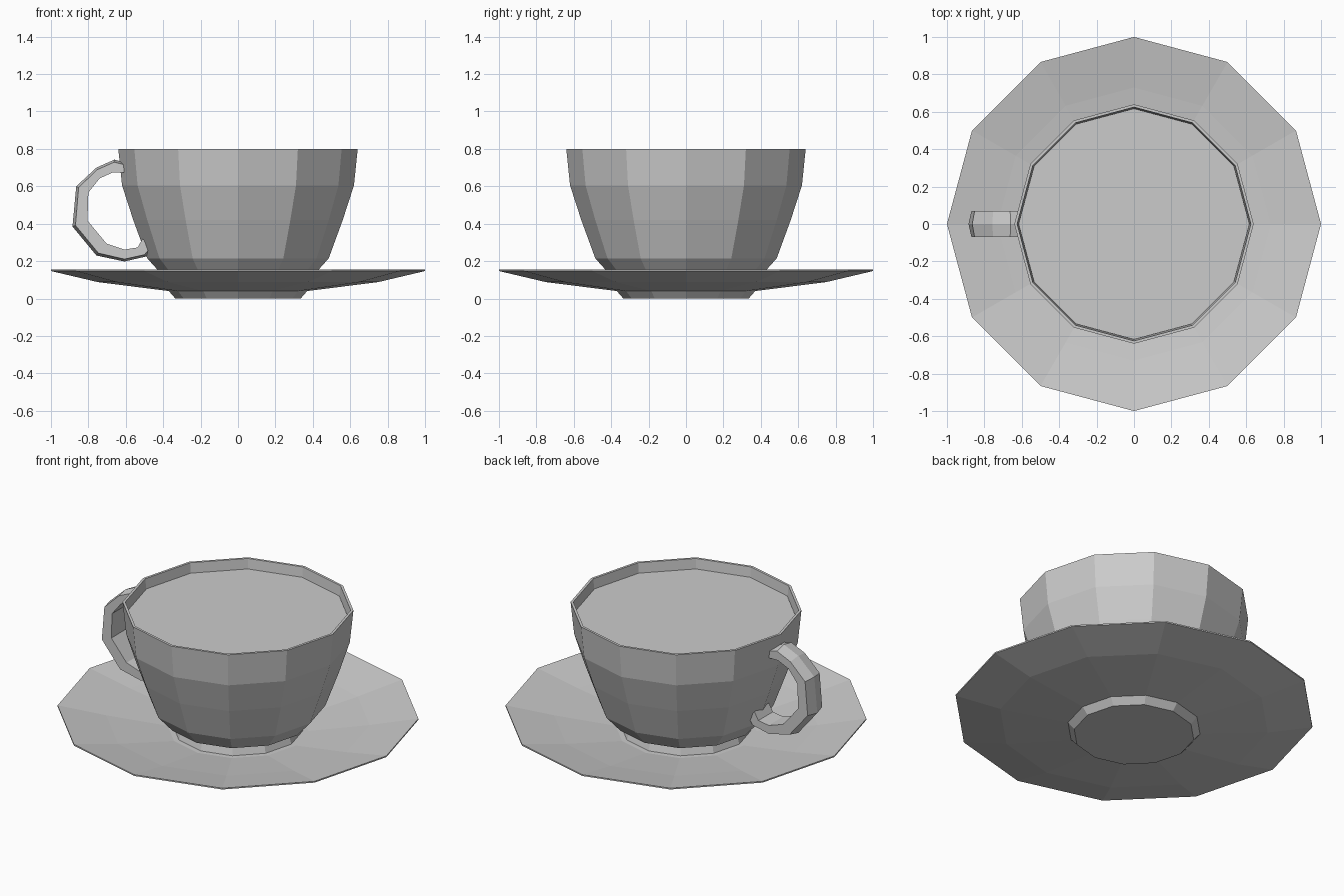
import bpy, bmesh, math
from mathutils import Vector

cube = bpy.data.objects.get("Cube")
if cube:
    bpy.data.objects.remove(cube, do_unlink=True)

SIDES = 12

# One plain grey for everything
grey = bpy.data.materials.new("plain_grey")
grey.use_nodes = True
colour = (0.6, 0.6, 0.6, 1)
grey.diffuse_color = colour
grey.node_tree.nodes["Principled BSDF"].inputs["Base Color"].default_value = colour


def finish(name, bm):
    bmesh.ops.recalc_face_normals(bm, faces=bm.faces)
    mesh = bpy.data.meshes.new(name)
    bm.to_mesh(mesh)
    bm.free()
    mesh.materials.append(grey)
    obj = bpy.data.objects.new(name, mesh)
    bpy.context.collection.objects.link(obj)
    return obj


def skin(name, rings):
    """Join closed rings of points in order and cap both ends."""
    bm = bmesh.new()
    loops = [[bm.verts.new(p) for p in ring] for ring in rings]
    for a, b in zip(loops, loops[1:]):
        n = len(a)
        for i in range(n):
            j = (i + 1) % n
            bm.faces.new((a[i], a[j], b[j], b[i]))
    bm.faces.new(loops[0])
    bm.faces.new(loops[-1])
    return finish(name, bm)


def lathe(name, profile):
    """Turn a (radius, height) profile into a twelve-sided solid."""
    turns = [math.tau * i / SIDES for i in range(SIDES)]
    return skin(name, [[(r * math.cos(t), r * math.sin(t), z) for t in turns]
                       for r, z in profile])


# Saucer: foot, sloping underside, thin rim, dished top
lathe("saucer", [(0.335, 0), (0.37, 0.04), (0.75, 0.088), (1, 0.147),
                 (1, 0.155), (0.73, 0.105), (0.39, 0.055)])

# Cup: foot, bowl, thin lip and inner wall down to the floor
lathe("cup", [(0.36, 0.054), (0.34, 0.12), (0.40, 0.12), (0.485, 0.215),
              (0.56, 0.42), (0.62, 0.605), (0.64, 0.8), (0.625, 0.8),
              (0.605, 0.605), (0.545, 0.42), (0.465, 0.23), (0.38, 0.15)])

# Drink filling the cup almost to the lip
lathe("drink", [(0.60, 0.70), (0.617, 0.74)])

# Handle: outer and inner (x, z) outline pairs, with a ridged outer face
outline = [((-0.61, 0.727), (-0.61, 0.674)), ((-0.66, 0.743), (-0.67, 0.674)),
           ((-0.757, 0.70), (-0.74, 0.642)), ((-0.865, 0.60), (-0.80, 0.567)),
           ((-0.885, 0.385), (-0.805, 0.417)), ((-0.757, 0.23), (-0.703, 0.294)),
           ((-0.607, 0.198), (-0.607, 0.262)), ((-0.49, 0.225), (-0.537, 0.273)),
           ((-0.46, 0.26), (-0.51, 0.32))]
section = [(0, 0), (0.07, 0.2), (0.07, 1), (-0.07, 1), (-0.07, 0.2)]
rings = []
for outer, inner in outline:
    a, b = (Vector((x, 0, z)) for x, z in (outer, inner))
    rings.append([a.lerp(b, f) + Vector((0, y, 0)) for y, f in section])
skin("handle", rings)
